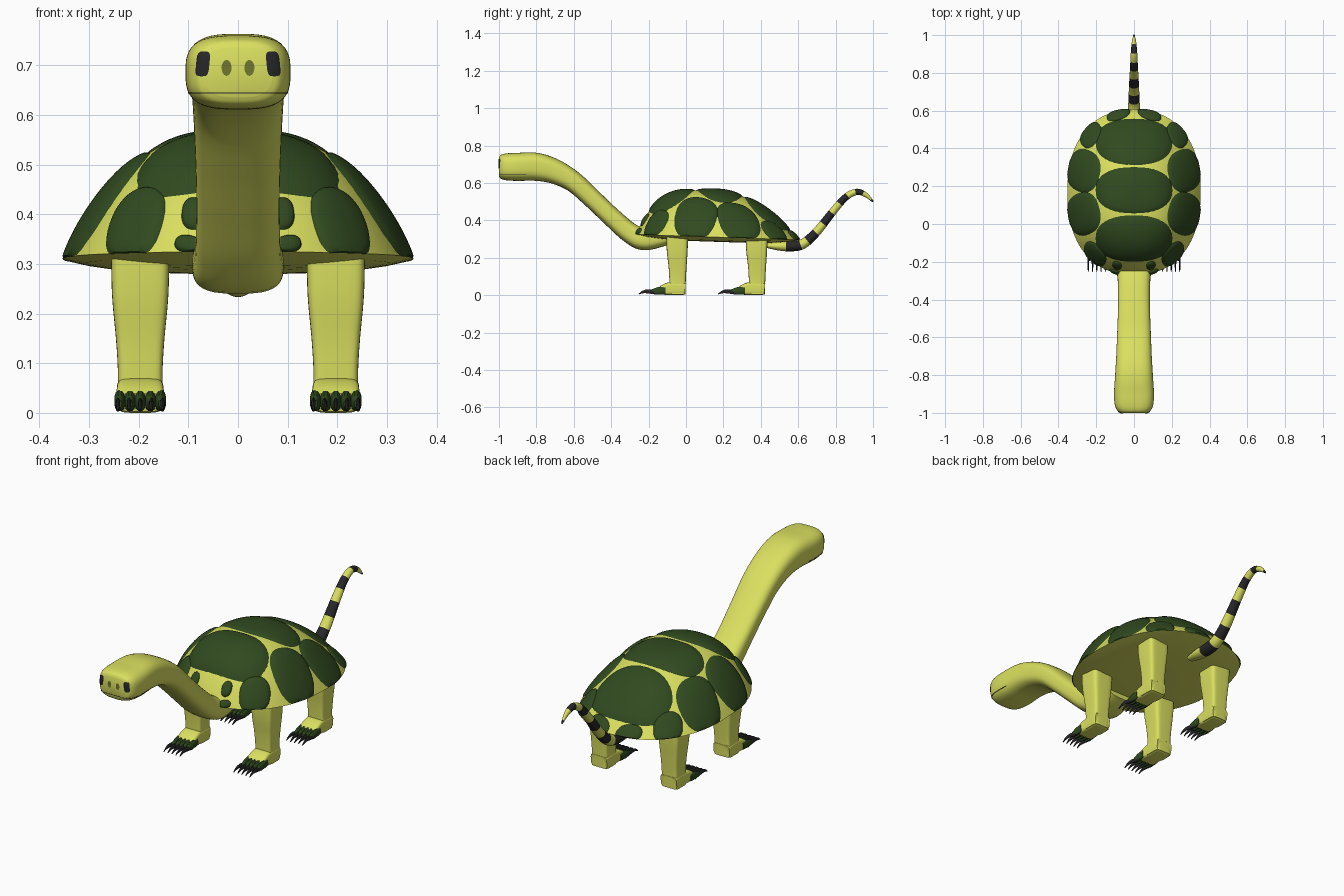
import bpy, bmesh
from math import sin, cos, pi, radians, atan2, hypot
from mathutils import Vector
from mathutils.bvhtree import BVHTree

cube = bpy.data.objects.get("Cube")
if cube:
    bpy.data.objects.remove(cube, do_unlink=True)


def material(name, rgb):
    m = bpy.data.materials.new(name)
    m.use_nodes = True
    m.diffuse_color = (*rgb, 1)
    m.node_tree.nodes["Principled BSDF"].inputs["Base Color"].default_value = (*rgb, 1)
    return m


SKIN = material("yellow green skin", (0.7, 0.74, 0.115))
SCUTE = material("dark green scute", (0.03, 0.068, 0.014))
BLACK = material("black", (0.02, 0.02, 0.022))
OLIVE = material("olive nostril", (0.17, 0.18, 0.03))


def finish(name, bm, mats, angle=40):
    bmesh.ops.recalc_face_normals(bm, faces=bm.faces)
    me = bpy.data.meshes.new(name)
    bm.to_mesh(me)
    bm.free()
    for m in mats:
        me.materials.append(m)
    ob = bpy.data.objects.new(name, me)
    bpy.context.collection.objects.link(ob)
    bpy.ops.object.select_all(action='DESELECT')
    ob.select_set(True)
    bpy.context.view_layer.objects.active = ob
    bpy.ops.object.shade_smooth_by_angle(angle=radians(angle))
    return ob


def smooth_path(pts, steps):
    # Catmull-Rom through (y, z, half width, half height)
    vs = [Vector(p) for p in pts]
    out = []
    for i in range(len(vs) - 1):
        a, b, c, d = vs[max(i - 1, 0)], vs[i], vs[i + 1], vs[min(i + 2, len(vs) - 1)]
        for k in range(steps):
            t = k / steps
            out.append(0.5 * (2 * b + (c - a) * t + (2 * a - 5 * b + 4 * c - d) * t * t
                              + (3 * b - a - 3 * c + d) * t ** 3))
    return out + [vs[-1]]


def spow(v, e):
    return abs(v) ** e * (1 if v >= 0 else -1)


def loft(bm, rings):
    for r, q in zip(rings, rings[1:]):
        n = len(r)
        for i in range(n):
            bm.faces.new((r[i], r[(i + 1) % n], q[(i + 1) % n], q[i]))


def sweep(name, pts, mats, x_list=(0,), square=2, sides=24, steps=6, y_off=0, rule=None):
    # Superellipse tube following a path in the side plane
    bm = bmesh.new()
    path = smooth_path(pts, steps)
    for x0 in x_list:
        rings = []
        for i, p in enumerate(path):
            d = path[min(i + 1, len(path) - 1)] - path[max(i - 1, 0)]
            t = Vector((d[0], d[1])).normalized()
            ring = []
            for k in range(sides):
                a = 2 * pi * (k + 0.5) / sides
                u = p[2] * spow(cos(a), 2 / square)
                v = p[3] * spow(sin(a), 2 / square)
                ring.append(bm.verts.new((x0 + u, y_off + p[0] - t.y * v, p[1] + t.x * v)))
            rings.append(ring)
        loft(bm, rings)
        bm.faces.new(rings[0])
        bm.faces.new(rings[-1])
    if rule:
        for i, f in enumerate(bm.faces):
            f.material_index = rule(path[min(i // sides, len(path) - 1)][0])
    return finish(name, bm, mats)


# Shell dome over a plan-view unit disc
def dome(a, b, under=False):
    th = atan2(b, a)
    c, s = cos(th), sin(th)
    k = (abs(c) ** 2.3 + abs(s) ** 2.3) ** (-1 / 2.3)
    r = min(hypot(a, b) / k, 1.0)
    rim = 0.31 - 0.015 * r * s
    n = 2.6 - 1.05 * s + 0.4 * s * s
    z = rim - 0.025 * (1 - r ** 4) if under else rim + 0.248 * (1 - r ** n)
    return Vector((0.353 * r * k * c, 0.168 + 0.437 * r * k * s, z))


def dome_normal(a, b):
    e = 0.01
    a, b = a * 0.97, b * 0.97
    u = dome(a + e, b) - dome(a - e, b)
    v = dome(a, b + e) - dome(a, b - e)
    n = u.cross(v)
    return n.normalized() if n.length > 1e-9 else Vector((a, b, 0.3)).normalized()


def disc_mesh(bm, place, rings=10, sides=40):
    # Rings from the edge inward, closed by a fan; place(t, angle) gives a point
    rs = [[bm.verts.new(place(1 - i / rings, 2 * pi * k / sides)) for k in range(sides)]
          for i in range(rings)]
    loft(bm, rs)
    mid = bm.verts.new(place(0, 0))
    for k in range(sides):
        bm.faces.new((rs[-1][k], rs[-1][(k + 1) % sides], mid))


def dome_disc(t, ang, under=False):
    c, s = cos(ang), sin(ang)
    k = (abs(c) ** 2.3 + abs(s) ** 2.3) ** (-1 / 2.3)
    return dome(t * k * c, t * k * s, under)


bm = bmesh.new()
disc_mesh(bm, lambda t, a: dome_disc(t, a), 24, 72)
disc_mesh(bm, lambda t, a: dome_disc(t, a, True), 8, 72)
bmesh.ops.remove_doubles(bm, verts=bm.verts, dist=0.0005)
finish("shell", bm, [SKIN])


# Raised scutes lying on the dome
def scute(name, ca, cb, ra, rb, turn=0, height=0.013):
    def place(t, ang):
        u, v = ra * t * spow(cos(ang), 0.85), rb * t * spow(sin(ang), 0.85)
        a = ca + u * cos(turn) - v * sin(turn)
        b = cb + u * sin(turn) + v * cos(turn)
        k = (1 - t ** 3) ** 0.5
        return dome(a, b) + dome_normal(a, b) * (height * k - 0.001)
    bm = bmesh.new()
    disc_mesh(bm, place)
    bmesh.ops.remove_doubles(bm, verts=bm.verts, dist=0.0001)
    finish(name, bm, [SCUTE], angle=60)


for name, b in (("rear", 0.61), ("middle", 0.025), ("front", -0.56)):
    scute(name + "_top_scute", 0, b, 0.585, 0.285)

# name, angle, distance from middle, radial half size, tangential half size
side_scutes = (("rear_side", 19, 0.8, 0.25, 0.265), ("front_side", -19, 0.8, 0.25, 0.265),
               ("front_corner", -52, 0.95, 0.11, 0.19), ("small_front", -74, 0.92, 0.045, 0.07),
               ("front_rim", -74, 1.0, 0.02, 0.09),
               ("rear_corner", 47, 0.95, 0.125, 0.18), ("tail", 76, 0.97, 0.065, 0.18))
for name, deg, r, rad, tan in side_scutes:
    for side, th in (("left", radians(deg)), ("right", radians(180 - deg))):
        scute(f"{side}_{name}_scute", r * cos(th), r * sin(th), rad, tan, th)

# Head and neck
neck_pts = [(-1.0, 0.686, 0.068, 0.05), (-0.99, 0.686, 0.086, 0.064), (-0.96, 0.686, 0.101, 0.072),
            (-0.9, 0.686, 0.106, 0.075), (-0.8, 0.686, 0.1, 0.075), (-0.7, 0.66, 0.094, 0.066),
            (-0.6, 0.605, 0.09, 0.056), (-0.5, 0.515, 0.086, 0.052), (-0.4, 0.42, 0.084, 0.052),
            (-0.3, 0.333, 0.086, 0.055), (-0.22, 0.298, 0.092, 0.058), (-0.1, 0.315, 0.08, 0.046)]
neck = sweep("head_and_neck", neck_pts, [SKIN], square=3, sides=40)

# Mouth line as a thin plate around the muzzle
bm = bmesh.new()
edge = []
for p in smooth_path(neck_pts, 6):
    if p[0] < -0.84:
        d = min(abs(0.645 - p[1]) / p[3], 1)
        edge.append((p[2] * (1 - d ** 3) ** (1 / 3) + 0.001, p[0] - 0.001))
outline = edge + [(-x, y) for x, y in reversed(edge)]
face = bm.faces.new([bm.verts.new((x, y, 0.6435)) for x, y in outline])
lip = bmesh.ops.extrude_face_region(bm, geom=[face])["geom"]
bmesh.ops.translate(bm, vec=(0, 0, 0.002), verts=[v for v in lip if isinstance(v, bmesh.types.BMVert)])
finish("mouth_line", bm, [BLACK])

# Eyes and nostrils wrapped on to the face
tree = BVHTree.FromPolygons([v.co for v in neck.data.vertices],
                            [p.vertices[:] for p in neck.data.polygons])


def decal(name, cx, cz, rx, rz, mat, square, lean=0):
    def place(t, a):
        x = cx + rx * t * spow(cos(a), 2 / square)
        dz = rz * t * spow(sin(a), 2 / square)
        x += lean * dz
        hit = tree.ray_cast(Vector((x, -2, cz + dz)), Vector((0, 1, 0)))[0]
        y = hit.y if hit else -0.95
        return Vector((x, y - 0.003, cz + dz))
    bm = bmesh.new()
    disc_mesh(bm, place, 6, 32)
    finish(name, bm, [mat], angle=60)


for side, s in (("left", 1), ("right", -1)):
    decal(side + "_eye", s * 0.071, 0.703, 0.0135, 0.025, BLACK, 4, -s * 0.1)
    decal(side + "_nostril", s * 0.023, 0.695, 0.01, 0.016, OLIVE, 2)


# Banded tail
def band(y):
    if y < 0.61:
        return int(y > 0.535)
    return int((y - 0.648) % 0.085 < 0.043)


sweep("tail", [(0.43, 0.265, 0.022, 0.012), (0.5, 0.262, 0.032, 0.024), (0.57, 0.262, 0.032, 0.028),
               (0.63, 0.277, 0.031, 0.027), (0.7, 0.34, 0.028, 0.024), (0.78, 0.44, 0.024, 0.021),
               (0.85, 0.52, 0.02, 0.019), (0.91, 0.552, 0.017, 0.017), (0.96, 0.537, 0.012, 0.013),
               (1.0, 0.5, 0.004, 0.004)], [SKIN, BLACK], steps=14, rule=band)

# Legs, feet, toes and claws
for end, off in (("front", 0), ("rear", 0.425)):
    for side, s in (("left", 1), ("right", -1)):
        tag = f"{end}_{side}_"
        x = s * 0.197
        sweep(tag + "leg", [(-0.045, 0.004, 0.046, 0.042), (-0.045, 0.08, 0.045, 0.044),
                            (-0.045, 0.15, 0.049, 0.048), (-0.047, 0.24, 0.057, 0.056),
                            (-0.047, 0.34, 0.059, 0.059)], [SKIN], [x], 6, 32, y_off=off)
        sweep(tag + "foot", [(-0.004, 0.034, 0.045, 0.03), (-0.02, 0.035, 0.047, 0.034),
                             (-0.08, 0.035, 0.047, 0.035), (-0.115, 0.03, 0.048, 0.029),
                             (-0.145, 0.021, 0.047, 0.019)], [SKIN], [x], 5, 32, y_off=off)
        toes = [x + i * 0.0205 for i in (-2, -1, 0, 1, 2)]
        sweep(tag + "toes", [(-0.11, 0.026, 0.01, 0.02), (-0.14, 0.024, 0.0115, 0.021),
                             (-0.17, 0.02, 0.009, 0.016), (-0.195, 0.018, 0.004, 0.007)],
              [SCUTE], toes, 2.5, 12, 4, off)
        claws = [x + i * 0.0225 for i in (-2, -1, 0, 1, 2)]
        sweep(tag + "claws", [(-0.15, 0.012, 0.005, 0.01), (-0.2, 0.02, 0.0045, 0.011),
                              (-0.23, 0.017, 0.004, 0.007), (-0.252, 0.006, 0.002, 0.002)],
              [BLACK], claws, 2, 10, 4, off)
